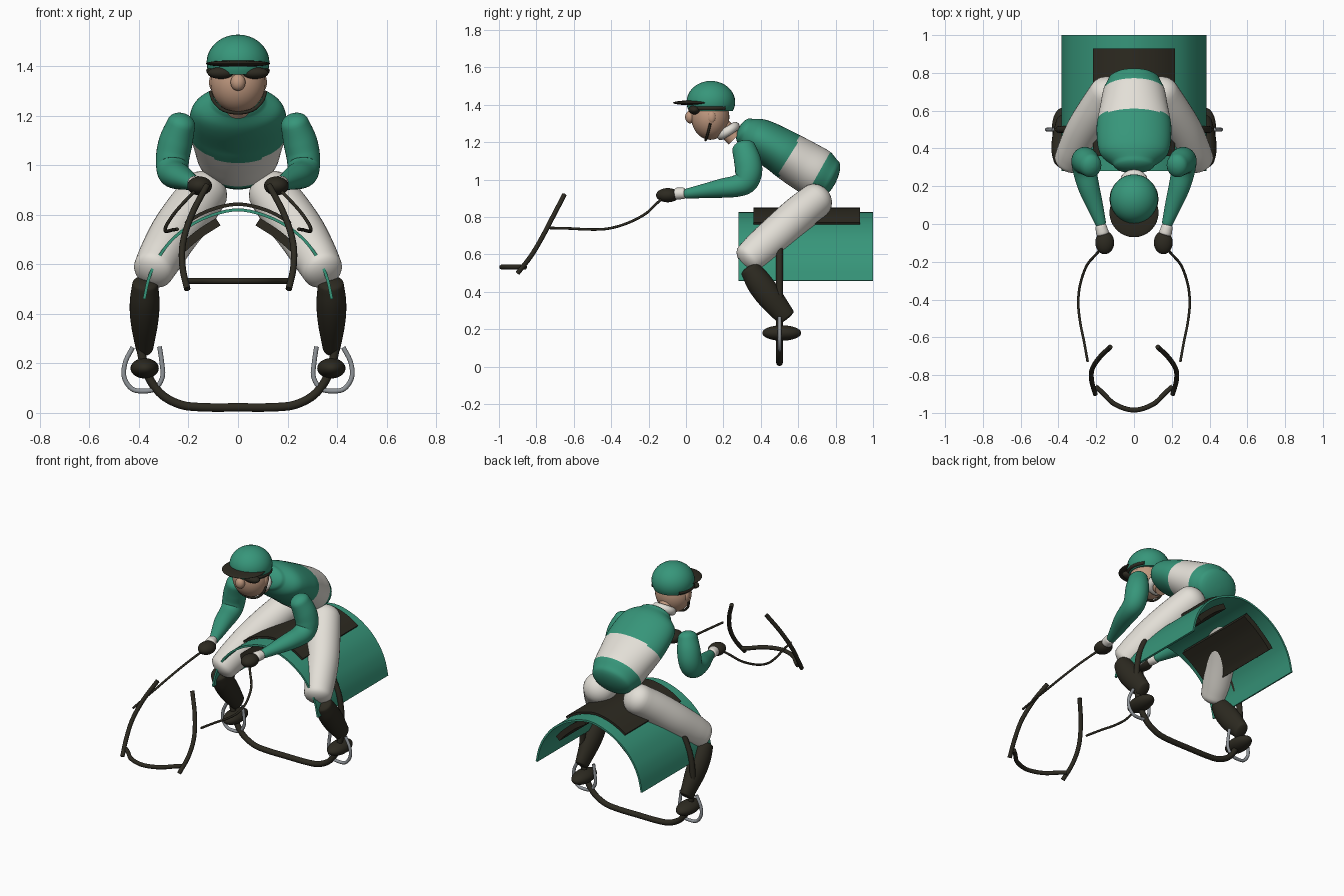
import bpy, bmesh, math
from mathutils import Vector, Matrix

if "Cube" in bpy.data.objects:
    bpy.data.objects.remove(bpy.data.objects["Cube"])


def material(name, rgb):
    m = bpy.data.materials.new(name)
    m.diffuse_color = (*rgb, 1)
    m.use_nodes = True
    m.node_tree.nodes["Principled BSDF"].inputs["Base Color"].default_value = m.diffuse_color
    return m


GREEN = material("silk_green", (0.038, 0.305, 0.195))
WHITE = material("white_cloth", (0.77, 0.74, 0.68))
DARK = material("dark_leather", (0.026, 0.023, 0.015))
SKIN = material("skin", (0.53, 0.32, 0.215))
STEEL = material("steel", (0.28, 0.30, 0.32))


def finish(name, bm, mat, angle=50):
    bmesh.ops.recalc_face_normals(bm, faces=bm.faces)
    me = bpy.data.meshes.new(name)
    bm.to_mesh(me)
    bm.free()
    ob = bpy.data.objects.new(name, me)
    bpy.context.collection.objects.link(ob)
    me.materials.append(mat)
    bpy.ops.object.select_all(action='DESELECT')
    ob.select_set(True)
    bpy.context.view_layer.objects.active = ob
    bpy.ops.object.shade_smooth_by_angle(angle=math.radians(angle))
    return ob


def smooth(points, steps=6):
    """Catmull-Rom resampling of tuples of any length."""
    p = [Vector(q) for q in points]
    p = [2 * p[0] - p[1]] + p + [2 * p[-1] - p[-2]]
    out = []
    for a, b, c, d in zip(p, p[1:], p[2:], p[3:]):
        for i in range(steps):
            t = i / steps
            out.append(0.5 * (2 * b + (c - a) * t + (2 * a - 5 * b + 4 * c - d) * t * t
                              + (3 * b - a - 3 * c + d) * t ** 3))
    return out + [p[-2]]


def loft(name, stations, mat, seg=32, steps=5, round_ends=(0, 0)):
    """Stations are (x, y, z, half width, half depth); ends may be domed."""
    st = smooth(stations, steps)
    c = [Vector(s[:3]) for s in st]
    rings = [(c[i], (c[min(i + 1, len(c) - 1)] - c[max(i - 1, 0)]).normalized(),
              abs(s[3]), abs(s[4])) for i, s in enumerate(st)]
    for end, depth in enumerate(round_ends):
        if depth:
            o, t, a, b = rings[-1 if end else 0]
            sign = 1 if end else -1
            for k in range(1, 7):
                f = k / 6.2 * math.pi / 2
                r = (o + t * sign * depth * math.sin(f), t, a * math.cos(f), b * math.cos(f))
                rings.append(r) if end else rings.insert(0, r)
    bm = bmesh.new()
    loops = []
    for o, t, a, b in rings:
        u = (Vector((1, 0, 0)) - t * t.x).normalized()
        v = t.cross(u)
        loops.append([bm.verts.new(o + u * a * math.cos(2 * math.pi * k / seg)
                                   + v * b * math.sin(2 * math.pi * k / seg)) for k in range(seg)])
    for p, q in zip(loops, loops[1:]):
        for k in range(seg):
            bm.faces.new((p[k], p[(k + 1) % seg], q[(k + 1) % seg], q[k]))
    bm.faces.new(loops[0])
    bm.faces.new(loops[-1])
    return finish(name, bm, mat)


def ball(name, center, radii, mat, cut=None):
    bm = bmesh.new()
    bmesh.ops.create_uvsphere(bm, u_segments=32, v_segments=20, radius=1)
    bmesh.ops.transform(bm, matrix=Matrix.Translation(center) @ Matrix.Diagonal((*radii, 1)), verts=bm.verts)
    if cut is not None:  # keep only what lies above the cut height
        geom = bm.verts[:] + bm.edges[:] + bm.faces[:]
        bmesh.ops.bisect_plane(bm, geom=geom, plane_co=(0, 0, cut), plane_no=(0, 0, 1), clear_inner=True)
        bmesh.ops.holes_fill(bm, edges=[e for e in bm.edges if e.is_boundary])
    return finish(name, bm, mat)


def tube(name, points, radius, mat, cyclic=False):
    pts = points if cyclic else smooth(points)
    cu = bpy.data.curves.new(name, 'CURVE')
    cu.dimensions = '3D'
    cu.bevel_depth = radius
    cu.bevel_resolution = 3
    cu.use_fill_caps = True
    sp = cu.splines.new('POLY')
    sp.points.add(len(pts) - 1)
    for a, b in zip(sp.points, pts):
        a.co = (*b, 1)
    sp.use_cyclic_u = cyclic
    cu.materials.append(mat)
    ob = bpy.data.objects.new(name, cu)
    bpy.context.collection.objects.link(ob)
    bpy.ops.object.select_all(action='DESELECT')
    ob.select_set(True)
    bpy.context.view_layer.objects.active = ob
    bpy.ops.object.convert(target='MESH')
    bpy.ops.object.shade_smooth_by_angle(angle=math.radians(50))
    return ob


def sheet(name, profile, y0, y1, thick, mat):
    """An x-z profile swept along y, thickened evenly about the profile."""
    pts = smooth(profile, 6)
    bm = bmesh.new()
    rows = []
    for i, p in enumerate(pts):
        d = (pts[min(i + 1, len(pts) - 1)] - pts[max(i - 1, 0)]).normalized()
        n = Vector((-d.y, d.x)) * thick / 2
        rows.append([bm.verts.new((q.x, y, q.y)) for q, y in
                     ((p + n, y0), (p + n, y1), (p - n, y1), (p - n, y0))])
    for a, b in zip(rows, rows[1:]):
        for k in range(4):
            bm.faces.new((a[k], a[(k + 1) % 4], b[(k + 1) % 4], b[k]))
    bm.faces.new(rows[0])
    bm.faces.new(rows[-1])
    return finish(name, bm, mat, 35)


def both(points):
    """Extend a half profile, listed outside to centre, across x = 0."""
    return points + [(-p[0], *p[1:]) for p in reversed(points[:-1])]


# Saddle cloth and saddle
sheet("saddle_cloth", both([(-.379, .46), (-.358, .55), (-.32, .63), (-.25, .715), (-.14, .785), (0, .82)]),
      .28, 1.0, .012, GREEN)
sheet("saddle", both([(-.213, .765), (-.15, .803), (-.08, .83), (0, .843)]), .36, .93, .014, DARK)

# Torso with a stripe around the waist; stations are (along, sink, half width, half depth)
AX, N, O = Vector((0, .878, -.479)), Vector((0, .479, .878)), Vector((0, .555, 1.13))
body = [(-.27, 0, .11, .075), (-.22, 0, .17, .10), (-.16, 0, .192, .113), (-.06, .002, .198, .121),
        (0, .006, .193, .127), (.09, .011, .178, .133), (.18, .014, .163, .134), (.24, .013, .138, .112)]
torso = loft("torso", [(*(O + AX * t - N * d), a, b) for t, d, a, b in body], GREEN, 48, 6, (.04, .045))
torso.data.materials.append(WHITE)
for f in torso.data.polygons:
    if 0 < (f.center - O).dot(AX) < .18:
        f.material_index = 1

# Neck and collar
loft("neck", [(0, .26, 1.22, .045, .045), (0, .17, 1.31, .045, .045)], SKIN, 24)
rot = Vector((0, -.54, .84)).to_track_quat('Z', 'Y')
tube("collar", [Vector((0, .225, 1.26)) + rot @ Vector((.05 * math.cos(a), .045 * math.sin(a), 0))
                for a in [k * math.pi / 16 for k in range(32)]], .025, WHITE, True)

# Head, helmet and visor
ball("head", (0, .13, 1.335), (.112, .102, .122), SKIN)
ball("nose", (0, .022, 1.335), (.03, .027, .034), SKIN)
ball("helmet", (0, .133, 1.415), (.127, .13, .113), GREEN, 1.366)
ball("visor", (0, .06, 1.411), (.13, .13, .014), DARK)
tube("chin_strap", both([(-.112, .13, 1.30), (-.098, .12, 1.26), (-.06, .11, 1.224), (0, .105, 1.212)]),
     .007, DARK)

# Noseband and girth
tube("noseband", both([(-.205, -.86, .533), (-.17, -.89, .533), (-.1, -.955, .533), (0, -.985, .533)]),
     .013, DARK)
tube("girth", both([(-.335, .5, .63), (-.385, .5, .5), (-.40, .5, .33), (-.375, .5, .18), (-.32, .5, .085),
                    (-.24, .5, .036), (-.15, .5, .023), (0, .5, .022)]), .018, DARK)

# Paired parts
for s, side in ((1, "left"), (-1, "right")):
    def m(points):
        return [(s * p[0], *p[1:]) for p in points]

    sheet("saddle_flap_" + side, m([(.08, .772), (.16, .72), (.24, .65), (.275, .61)]), .36, .93, .035, DARK)
    ball("ear_" + side, (s * .1, .137, 1.335), (.017, .023, .034), SKIN)
    ball("goggle_lens_" + side, (s * .068, .045, 1.373), (.055, .032, .024), DARK)
    tube("goggle_strap_" + side, m([(.118 * math.cos(a), .132 + .12 * math.sin(a), 1.382)
                                    for a in [-.9, -.5, -.1, .3, .68]]), .011, DARK)
    loft("sleeve_" + side, m([(.23, .31, 1.165, .058, .064), (.25, .329, 1.10, .068, .072),
                              (.263, .335, 1.04, .068, .072), (.265, .318, .99, .065, .066),
                              (.258, .27, .966, .062, .058), (.238, .19, .954, .056, .051),
                              (.208, .1, .94, .044, .039), (.175, 0, .925, .028, .026)]),
         GREEN, 32, 6, (.045, .01))
    loft("cuff_" + side, m([(.176, -.012, .927, .03, .03), (.166, -.05, .925, .034, .032)]),
         WHITE, 24, 3, (.012, .012))
    ball("glove_" + side, (s * .155, -.098, .917), (.05, .062, .038), DARK)
    loft("breeches_" + side, m([(.14, .69, .885, .098, .095), (.195, .60, .81, .102, .10),
                                (.26, .50, .72, .098, .10), (.312, .40, .632, .09, .095),
                                (.34, .34, .58, .083, .086)]), WHITE, 32, 5, (.085, .05))
    loft("boot_shaft_" + side, m([(.375, .345, .52, .052, .055), (.377, .39, .45, .06, .068),
                                  (.378, .45, .37, .056, .068), (.378, .535, .265, .036, .052)]),
         DARK, 32, 5, (.02, .012))
    ball("boot_foot_" + side, (s * .377, .512, .18), (.057, .104, .041), DARK)
    tube("stirrup_" + side, m([(.425, .5, .265), (.455, .5, .205), (.46, .5, .145), (.43, .5, .098),
                               (.385, .5, .088), (.335, .5, .098), (.305, .5, .145), (.308, .5, .205),
                               (.317, .5, .268)]), .01, STEEL)
    tube("rein_" + side, m([(.165, -.12, .905), (.2, -.16, .87), (.25, -.22, .815), (.285, -.32, .765),
                            (.295, -.42, .738), (.285, -.52, .734), (.265, -.62, .739), (.245, -.73, .742)]),
         .007, DARK)
    tube("bridle_cheek_" + side, m([(.125, -.65, .92), (.185, -.71, .805), (.222, -.77, .69),
                                    (.224, -.83, .59), (.205, -.9, .5)]), .013, DARK)
